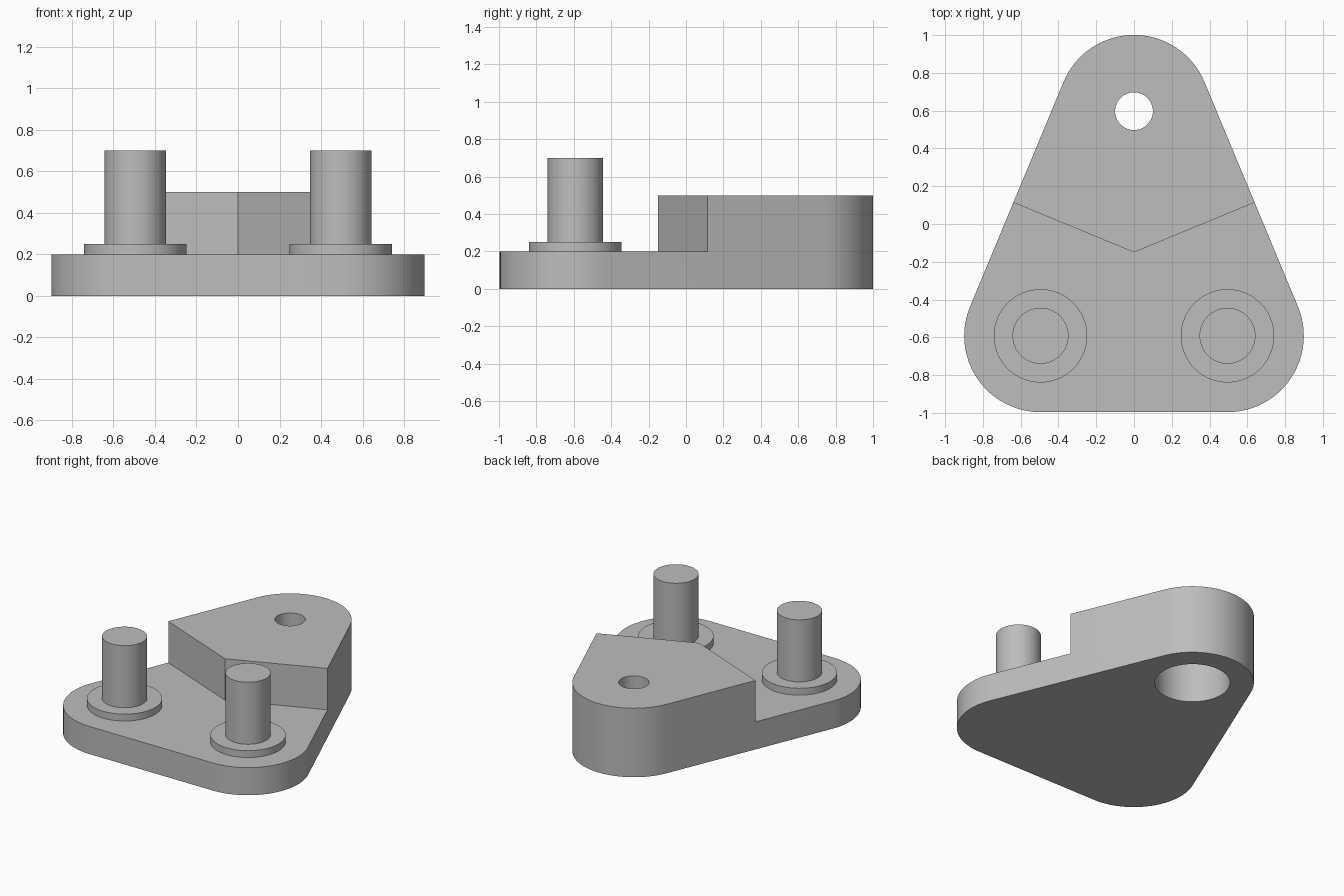
import bpy
import bmesh
from math import atan2, cos, sin, pi, radians

cube = bpy.data.objects.get("Cube")
if cube:
    bpy.data.objects.remove(cube)

BACK_Y, FRONT_Y, PIN_X = 0.597, -0.592, 0.495
CORNER_R = 0.404
PLATE_TOP, BLOCK_TOP, FLANGE_TOP, PIN_TOP = 0.2, 0.5, 0.25, 0.7

grey = bpy.data.materials.new("plain grey")
grey.use_nodes = True
colour = (0.51, 0.51, 0.51, 1)
grey.diffuse_color = colour
grey.node_tree.nodes["Principled BSDF"].inputs["Base Color"].default_value = colour


def arc(cx, cy, r, start, end, steps):
    angles = [start + (end - start) * i / steps for i in range(steps + 1)]
    return [(cx + r * cos(a), cy + r * sin(a)) for a in angles]


def circle(cx, cy, r):
    return arc(cx, cy, r, 0, 2 * pi, 64)[:-1]


def prism(name, outline, low, high):
    """Extrude a counter-clockwise outline between two heights."""
    bm = bmesh.new()
    face = bm.faces.new([bm.verts.new((x, y, low)) for x, y in outline])
    top = bmesh.ops.extrude_face_region(bm, geom=[face], use_keep_orig=True)["geom"]
    moved = [v for v in top if isinstance(v, bmesh.types.BMVert)]
    bmesh.ops.translate(bm, verts=moved, vec=(0, 0, high - low))
    bmesh.ops.recalc_face_normals(bm, faces=bm.faces)
    mesh = bpy.data.meshes.new(name)
    bm.to_mesh(mesh)
    bm.free()
    mesh.materials.append(grey)
    obj = bpy.data.objects.new(name, mesh)
    bpy.context.collection.objects.link(obj)
    return obj


def activate(obj):
    bpy.ops.object.select_all(action="DESELECT")
    obj.select_set(True)
    bpy.context.view_layer.objects.active = obj


def cut(target, cutter):
    cutter.hide_render = True
    mod = target.modifiers.new("cut", "BOOLEAN")
    mod.operation = "DIFFERENCE"
    mod.solver = "EXACT"
    mod.object = cutter
    activate(target)
    bpy.ops.object.modifier_apply(modifier=mod.name)
    bpy.data.objects.remove(cutter)


def smooth(obj):
    activate(obj)
    bpy.ops.object.shade_smooth_by_angle(angle=radians(30))


# Rounded triangular body: three corner arcs joined by tangent sides
side = atan2(PIN_X, BACK_Y - FRONT_Y)
outline = (arc(PIN_X, FRONT_Y, CORNER_R, -pi / 2, side, 24)
           + arc(0, BACK_Y, CORNER_R, side, pi - side, 32)
           + arc(-PIN_X, FRONT_Y, CORNER_R, pi - side, 1.5 * pi, 24))
body = prism("body", outline, 0, BLOCK_TOP)

# Lower the front part, leaving a raised block with a pointed face
point_y, slope = -0.15, 0.413
edge_y = point_y + 1.2 * slope
notch = [(-1.2, -1.2), (1.2, -1.2), (1.2, edge_y), (0, point_y), (-1.2, edge_y)]
cut(body, prism("notch_cutter", notch, PLATE_TOP, 1))

# Wide socket underneath, narrow hole through the top
cut(body, prism("socket_cutter", circle(0, BACK_Y, 0.247), -0.1, 0.3))
cut(body, prism("hole_cutter", circle(0, BACK_Y, 0.1), 0.2, 1))
smooth(body)

# Two pins, each on a flat flange
for label, sign in (("left", 1), ("right", -1)):
    x = sign * PIN_X
    smooth(prism(label + "_flange", circle(x, FRONT_Y, 0.247), PLATE_TOP, FLANGE_TOP))
    smooth(prism(label + "_pin", circle(x, FRONT_Y, 0.148), FLANGE_TOP, PIN_TOP))
